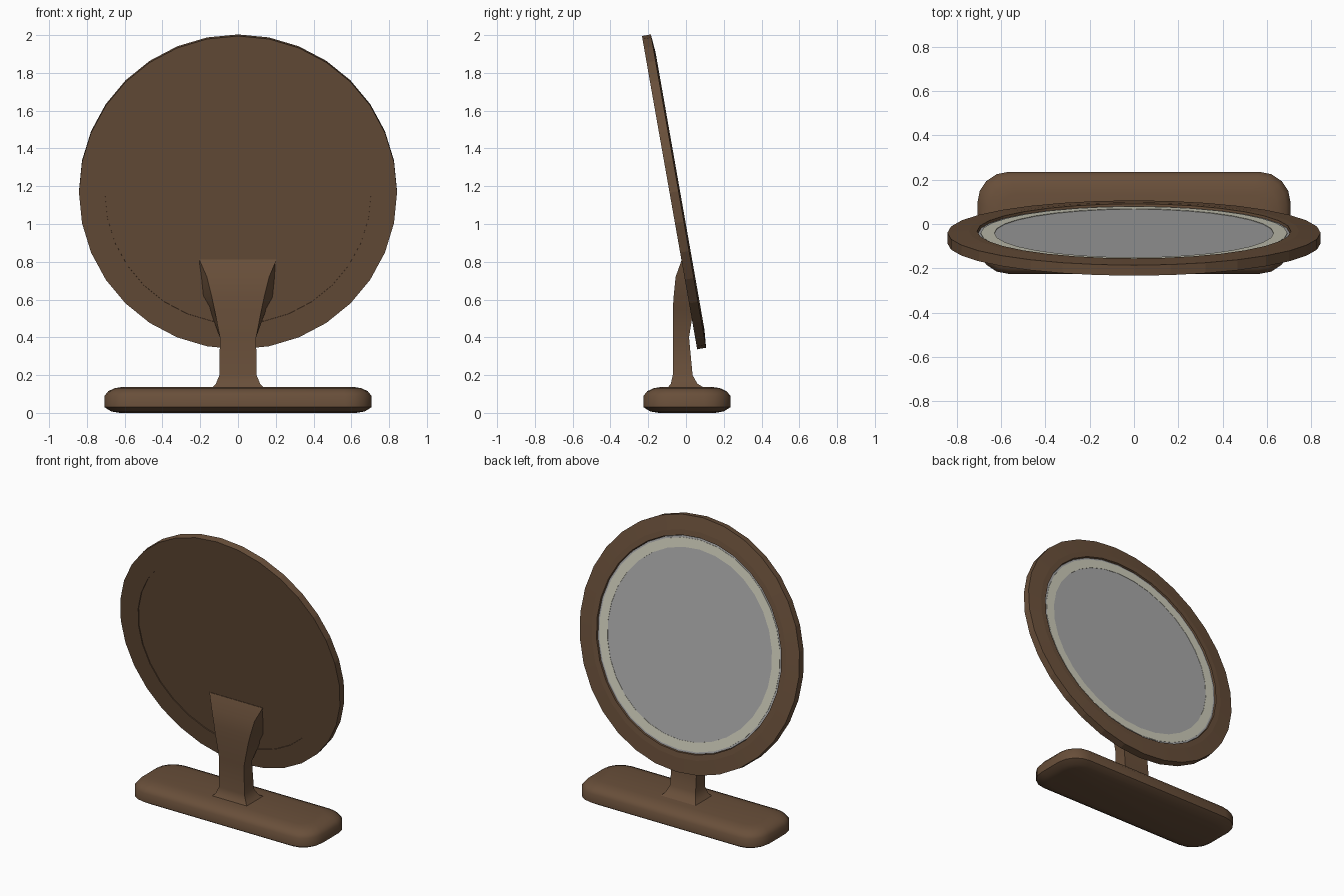
import bpy, bmesh, math
from mathutils import Matrix

if "Cube" in bpy.data.objects:
    bpy.data.objects.remove(bpy.data.objects["Cube"])


def mat(name, rgb):
    m = bpy.data.materials.new(name)
    m.diffuse_color = (*rgb, 1)
    m.use_nodes = True
    m.node_tree.nodes["Principled BSDF"].inputs["Base Color"].default_value = m.diffuse_color
    return m


WOOD = mat("walnut", (0.14, 0.078, 0.042))
GLASS = mat("mirror_grey", (0.40, 0.40, 0.40))
GLOW = mat("light_cream", (0.62, 0.61, 0.50))


def loft(name, rings, material, closed=False, angle=30):
    """Skin a list of equally long vertex rings; cap the ends unless closed."""
    bm = bmesh.new()
    vs = [[bm.verts.new(p) for p in ring] for ring in rings]
    n = len(rings[0])
    pairs = list(zip(vs, vs[1:])) + ([(vs[-1], vs[0])] if closed else [])
    for a, b in pairs:
        for i in range(n):
            j = (i + 1) % n
            bm.faces.new((a[i], a[j], b[j], b[i]))
    if not closed:
        bm.faces.new(vs[0][::-1])
        bm.faces.new(vs[-1])
    bmesh.ops.recalc_face_normals(bm, faces=bm.faces)
    me = bpy.data.meshes.new(name)
    bm.to_mesh(me)
    bm.free()
    me.materials.append(material)
    ob = bpy.data.objects.new(name, me)
    bpy.context.collection.objects.link(ob)
    bpy.ops.object.select_all(action='DESELECT')
    bpy.context.view_layer.objects.active = ob
    ob.select_set(True)
    bpy.ops.object.shade_smooth_by_angle(angle=math.radians(angle))
    return ob


# Tilted head: local z is the mirror normal, origin at centre of the back
HEAD = Matrix.Translation((0, -0.087, 1.166)) @ Matrix.Rotation(math.radians(-80), 4, 'X')


def lathe(name, profile, material, closed=False):
    rings = [[(r * math.cos(math.tau * i / 32), r * math.sin(math.tau * i / 32), h)
              for i in range(32)] for r, h in profile]
    ob = loft(name, rings, material, closed, angle=3)
    ob.matrix_world = HEAD
    return ob


lathe("frame", [(0.705, 0), (0.842, 0), (0.842, 0.048), (0.745, 0.056),
                (0.708, 0.056), (0.705, 0.03)], WOOD, closed=True)
lathe("back_panel", [(0.706, 0.006), (0.706, 0.02)], WOOD)
lathe("mirror", [(0.704, 0.021), (0.704, 0.045)], GLASS)
lathe("light_ring", [(0.63, 0.044), (0.692, 0.044), (0.692, 0.047), (0.63, 0.047)],
      GLOW, closed=True)


# Base: rounded rectangle rings stacked upward
def rounded(hx, hy, r, z, cy=0.005, seg=4):
    pts = []
    for k, (sx, sy) in enumerate(((1, 1), (-1, 1), (-1, -1), (1, -1))):
        for s in range(seg + 1):
            a = math.pi / 2 * (k + s / seg)
            pts.append((sx * (hx - r) + r * math.cos(a),
                        cy + sy * (hy - r) + r * math.sin(a), z))
    return pts


levels = [(0, 0.08), (0.008, 0.035), (0.03, 0), (0.09, 0),
          (0.115, 0.02), (0.131, 0.055), (0.138, 0.10)]
loft("base", [rounded(0.707 - d, 0.23 - d, 0.14 - d * 0.6, z) for z, d in levels], WOOD, angle=50)

# Stem: z, front y, back y, front half width, back half width
sections = [(0.13, -0.10, 0.10, 0.14, 0.14), (0.155, -0.08, 0.06, 0.117, 0.117),
            (0.20, -0.07, 0.035, 0.098, 0.098), (0.40, -0.07, 0.016, 0.096, 0.096),
            (0.55, -0.07, 0.04, 0.125, 0.15), (0.62, -0.065, 0.028, 0.14, 0.19),
            (0.72, -0.055, 0.01, 0.165, 0.20), (0.812, -0.022, -0.005, 0.205, 0.205)]
loft("stem", [[(-f, y0, z), (f, y0, z), (b, y1, z), (-b, y1, z)]
              for z, y0, y1, f, b in sections], WOOD)
